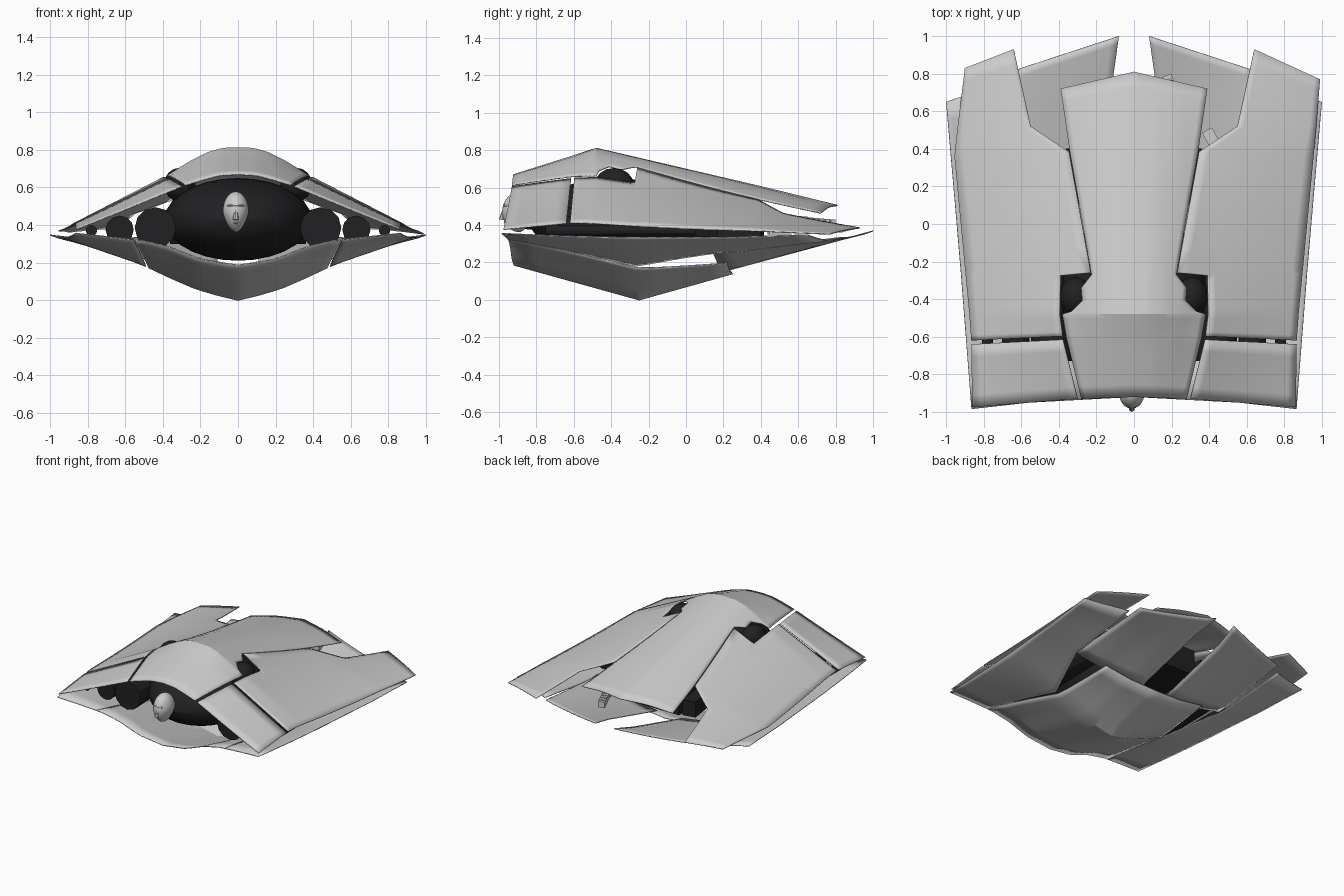
import bpy, bmesh
from math import radians
from mathutils import Matrix, Vector

if "Cube" in bpy.data.objects:
    bpy.data.objects.remove(bpy.data.objects["Cube"])

dark = bpy.data.materials.new("dark")
dark.diffuse_color = (0.015, 0.015, 0.017, 1)
dark.use_nodes = True
dark.node_tree.nodes["Principled BSDF"].inputs["Base Color"].default_value = dark.diffuse_color

# Hull height fields: cross-sections (y, [(x, z), ...])
TOP = [(-.95, [(0, .66), (.1, .655), (.2, .63), (.3, .6), (.87, .375)]),
       (-.6, [(0, .77), (.1, .762), (.2, .735), (.37, .655), (.87, .41)]),
       (-.48, [(0, .81), (.08, .808), (.16, .785), (.25, .74), (.37, .667), (.87, .41)]),
       (.4, [(0, .605), (.12, .597), (.24, .57), (.34, .535), (.55, .48), (.95, .37)]),
       (.85, [(0, .495), (.2, .475), (.39, .44), (.64, .395), (.99, .35)])]
BOTTOM = [(-.97, [(0, .2), (.2, .228), (.36, .29), (.5, .32), (.87, .355)]),
          (-.25, [(0, 0), (.12, .028), (.23, .06), (.36, .115), (.52, .19), (.9, .325)]),
          (.25, [(0, .14), (.23, .16), (.52, .215), (.97, .335)]),
          (1.0, [(0, .355), (.6, .34), (1, .35)])]


def lerp(a, b, t):
    return a + (b - a) * t


def interp(pts, v):
    for a, b in zip(pts, pts[1:]):
        if v <= b[0]:
            break
    return lerp(a[1], b[1], (v - a[0]) / (b[0] - a[0]))


def height(field, x, y):
    return interp([(sy, interp(sec, abs(x))) for sy, sec in field], y)


def finish(name, bm, mat=None):
    me = bpy.data.meshes.new(name)
    bmesh.ops.recalc_face_normals(bm, faces=bm.faces)
    bm.to_mesh(me)
    bm.free()
    ob = bpy.data.objects.new(name, me)
    bpy.context.collection.objects.link(ob)
    if mat:
        me.materials.append(mat)
    return ob


def panel(name, field, inner, outer, sides=(1, -1), dz=0, steps=5, cols=12):
    """Thin plate lofted between two plan-view edges, draped on a height field."""
    bm = bmesh.new()
    for s in sides:
        rows = []
        for i in range(len(inner) - 1):
            for k in range(steps + (i == len(inner) - 2)):
                t = k / steps
                a = Vector(inner[i]).lerp(Vector(inner[i + 1]), t)
                b = Vector(outer[i]).lerp(Vector(outer[i + 1]), t)
                row = []
                for c in range(cols + 1):
                    p = a.lerp(b, c / cols)
                    row.append(bm.verts.new((s * p.x, p.y, height(field, p.x, p.y) + dz)))
                rows.append(row)
        for r, q in zip(rows, rows[1:]):
            for c in range(cols):
                bm.faces.new((r[c], r[c + 1], q[c + 1], q[c]))
    bmesh.ops.remove_doubles(bm, verts=bm.verts, dist=1e-5)
    ob = finish(name, bm)
    m = ob.modifiers.new("thickness", 'SOLIDIFY')
    m.thickness = .006
    m.offset = 0
    return ob


def ball(name, loc, size, mat=None, seg=24, rings=14):
    bm = bmesh.new()
    bmesh.ops.create_uvsphere(bm, u_segments=seg, v_segments=rings, radius=1,
                              matrix=Matrix.LocRotScale(loc, None, size))
    return finish(name, bm, mat)


def box(name, loc, size, rot=0, mat=None):
    bm = bmesh.new()
    bmesh.ops.create_cube(bm, size=1, matrix=Matrix.Translation(loc)
                          @ Matrix.Rotation(rot, 4, 'Z') @ Matrix.Diagonal((*size, 1)))
    return finish(name, bm, mat)


def pod(name, loc, r1, r2, length, mat):
    bm = bmesh.new()
    bmesh.ops.create_cone(bm, cap_ends=True, segments=12, radius1=r1, radius2=r2, depth=length,
                          matrix=Matrix.Translation(loc) @ Matrix.Rotation(radians(-90), 4, 'X'))
    return finish(name, bm, mat)


# Upper shell: hood running back into the centre plate, with side notches
edge = [(.28, -.93), (.36, -.6), (.38, -.48), (.33, -.465), (.275, -.41), (.28, -.34),
        (.225, -.27), (.342, .39), (.39, .72)]
spine = [(0, -.92)] + [(0, y) for x, y in edge[1:-1]] + [(0, .81)]
panel("upper_centre_plate", TOP, spine, edge)

# Cheek plates beside the hood
panel("cheek_plate", TOP, [(.3, -.93), (.378, -.615)], [(.86, -.975), (.865, -.64)])

# Upper wing plates (outer corners differ left and right)
wing_in = [(.38, -.597), (.395, -.48), (.39, -.275), (.23, -.26), (.346, .385), (.55, .52), (.64, .93)]
wing_mid = [(.865, -.62), (.875, -.48), (.895, -.27), (.898, -.24), (.955, .36)]
panel("upper_wing_right", TOP, wing_in, wing_mid + [(.97, .52), (.99, .77)], (1,))
panel("upper_wing_left", TOP, wing_in, wing_mid + [(.94, .5), (.9, .83)], (-1,))

# Lower shell: keeled belly, lower wings and rear flaps
panel("belly_plate", BOTTOM, [(0, -.92), (0, -.25), (0, .25)], [(.55, -.95), (.475, -.27), (.44, .22)])
panel("lower_wing", BOTTOM, [(.555, -.95), (.49, -.27), (.66, .16), (.68, .76)],
      [(.865, -.985), (.92, -.27), (.957, .16), (1, .65)])
panel("rear_flap", BOTTOM, [(.11, .2), (.11, .79), (.08, 1)], [(.66, .14), (.64, .6), (.63, .82)], dz=.015)

# Dark inner machinery
ball("inner_body", (0, -.38, .43), (.39, .46, .22), dark)
box("inner_spine", (0, .15, .38), (.44, .5, .2), 0, dark)
for s in (1, -1):
    ball("shoulder_joint", (s * .31, -.385, .615), (.085, .105, .09), dark, 12, 8)
    pod("inner_pod", (s * .44, -.28, .385), .11, .09, .9, dark)
    pod("middle_pod", (s * .63, -.3, .375), .075, .065, .85, dark)
    pod("outer_pod", (s * .78, -.35, .37), .03, .025, .8, dark)
    box("rear_strut", (s * .29, .26, .36), (.1, .3, .12), s * -.15, dark)

# Small segmented tail chain and bracket under the centre plate
for i in range(7):
    box("tail_segment", (.25 - .012 * i, .6 + .03 * i, .425 - .003 * i), (.05, .024, .045), .3)
box("side_bracket", (.41, .46, .40), (.06, .09, .05), .5)
box("lower_bracket", (.3, .5, .37), (.05, .12, .04), .2)

# Head looking out of the front opening: skull tapering to a chin, nose, brow, neck
head = ball("head", (-.012, -.89, .47), (.07, .093, .108), None, 24, 18)
for v in head.data.vertices:
    t = (v.co.z - .47) / .108
    if t < 0:
        v.co.x = -.012 + (v.co.x + .012) * (1 + .3 * t)
        if v.co.y > -.89:
            v.co.y = -.89 + (v.co.y + .89) * (1 + .5 * t)
bm = bmesh.new()
bmesh.ops.create_cone(bm, cap_ends=True, segments=8, radius1=.016, radius2=.005, depth=.07,
                      matrix=Matrix.Translation((-.012, -.978, .462)) @ Matrix.Rotation(radians(-10), 4, 'X'))
finish("nose", bm)
ball("brow", (-.012, -.957, .503), (.047, .022, .01), None, 12, 8)
ball("lips", (-.012, -.957, .413), (.02, .016, .008), None, 10, 6)
pod("neck", (-.012, -.82, .42), .04, .05, .12, dark)

# Smooth shading with sharp creases kept
bpy.ops.object.select_all(action='SELECT')
bpy.context.view_layer.objects.active = head
bpy.ops.object.shade_smooth_by_angle(angle=radians(25))
